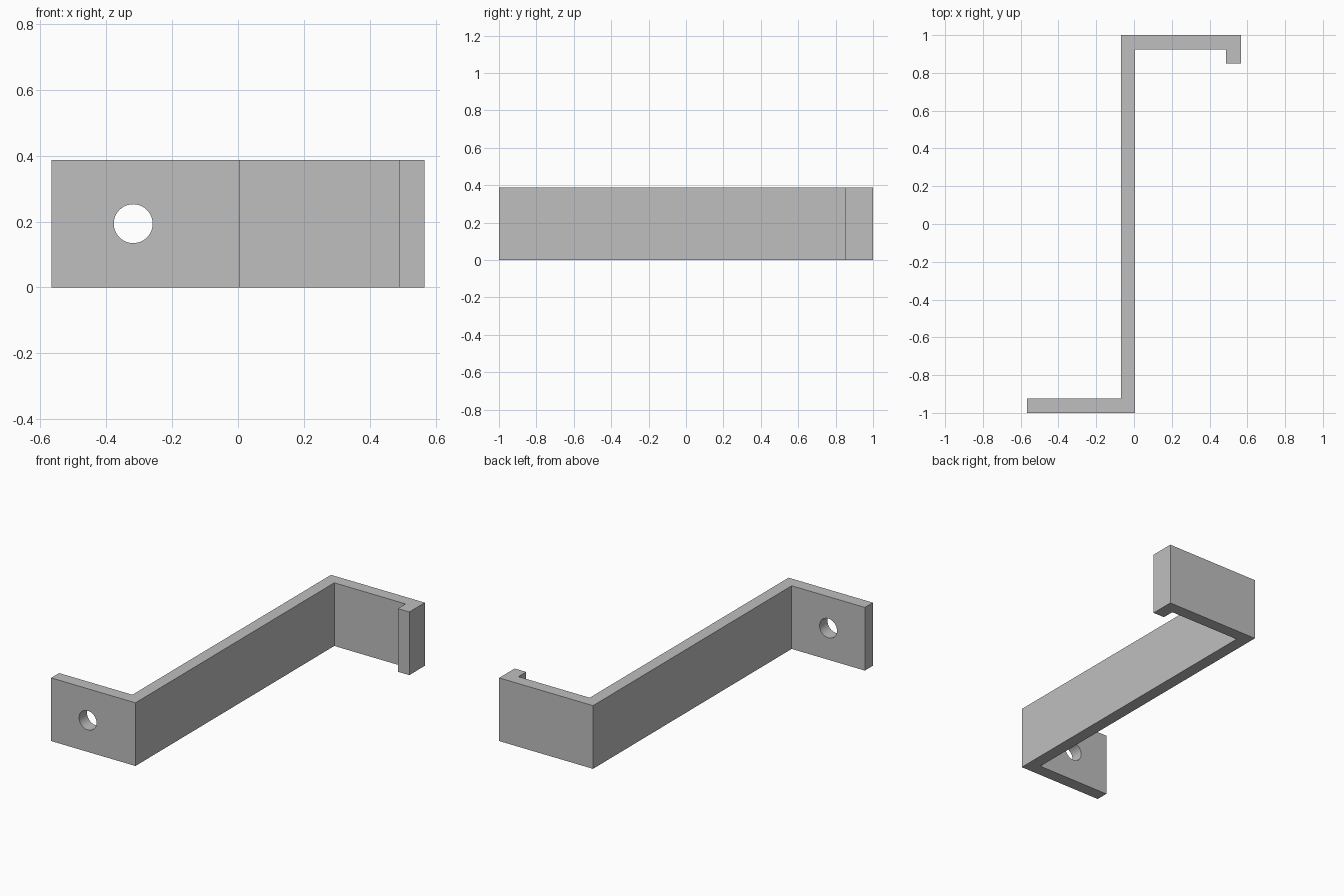
import bpy
import bmesh
from math import radians

HEIGHT = 0.387
HOLE_X, HOLE_RADIUS = -0.318, 0.059

default_cube = bpy.data.objects.get("Cube")
if default_cube:
    bpy.data.objects.remove(default_cube, do_unlink=True)

# Plain grey metal
grey = bpy.data.materials.new("plain grey")
grey.use_nodes = True
colour = (0.52, 0.52, 0.52, 1)
grey.diffuse_color = colour
grey.node_tree.nodes["Principled BSDF"].inputs["Base Color"].default_value = colour

# Bracket outline: drilled flange, long web, far flange with a return lip
outline = [
    (-0.566, -1), (0.005, -1), (0.005, 0.925), (0.488, 0.925),
    (0.488, 0.85), (0.566, 0.85), (0.566, 1), (-0.07, 1),
    (-0.07, -0.923), (-0.566, -0.923),
]
bm = bmesh.new()
base = bm.faces.new([bm.verts.new((x, y, 0)) for x, y in outline])
extruded = bmesh.ops.extrude_face_region(bm, geom=[base], use_keep_orig=True)
top_verts = [v for v in extruded["geom"] if isinstance(v, bmesh.types.BMVert)]
bmesh.ops.translate(bm, verts=top_verts, vec=(0, 0, HEIGHT))
bmesh.ops.recalc_face_normals(bm, faces=bm.faces)
mesh = bpy.data.meshes.new("bracket")
bm.to_mesh(mesh)
bm.free()
mesh.materials.append(grey)
bracket = bpy.data.objects.new("bracket", mesh)
bpy.context.collection.objects.link(bracket)

# Screw hole through the front flange
bpy.ops.mesh.primitive_cylinder_add(
    vertices=48, radius=HOLE_RADIUS, depth=0.3,
    location=(HOLE_X, -0.96, HEIGHT / 2), rotation=(radians(90), 0, 0))
cutter = bpy.context.object
cutter.name = "hole_cutter"
cutter.hide_render = True
cutter.data.materials.append(grey)

drill = bracket.modifiers.new("screw_hole", "BOOLEAN")
drill.operation = "DIFFERENCE"
drill.solver = "EXACT"
drill.object = cutter

bpy.ops.object.select_all(action="DESELECT")
bracket.select_set(True)
bpy.context.view_layer.objects.active = bracket
bpy.ops.object.modifier_apply(modifier=drill.name)
bpy.data.objects.remove(cutter, do_unlink=True)

# Round bore, crisp corners
bpy.ops.object.shade_smooth_by_angle(angle=radians(30))
